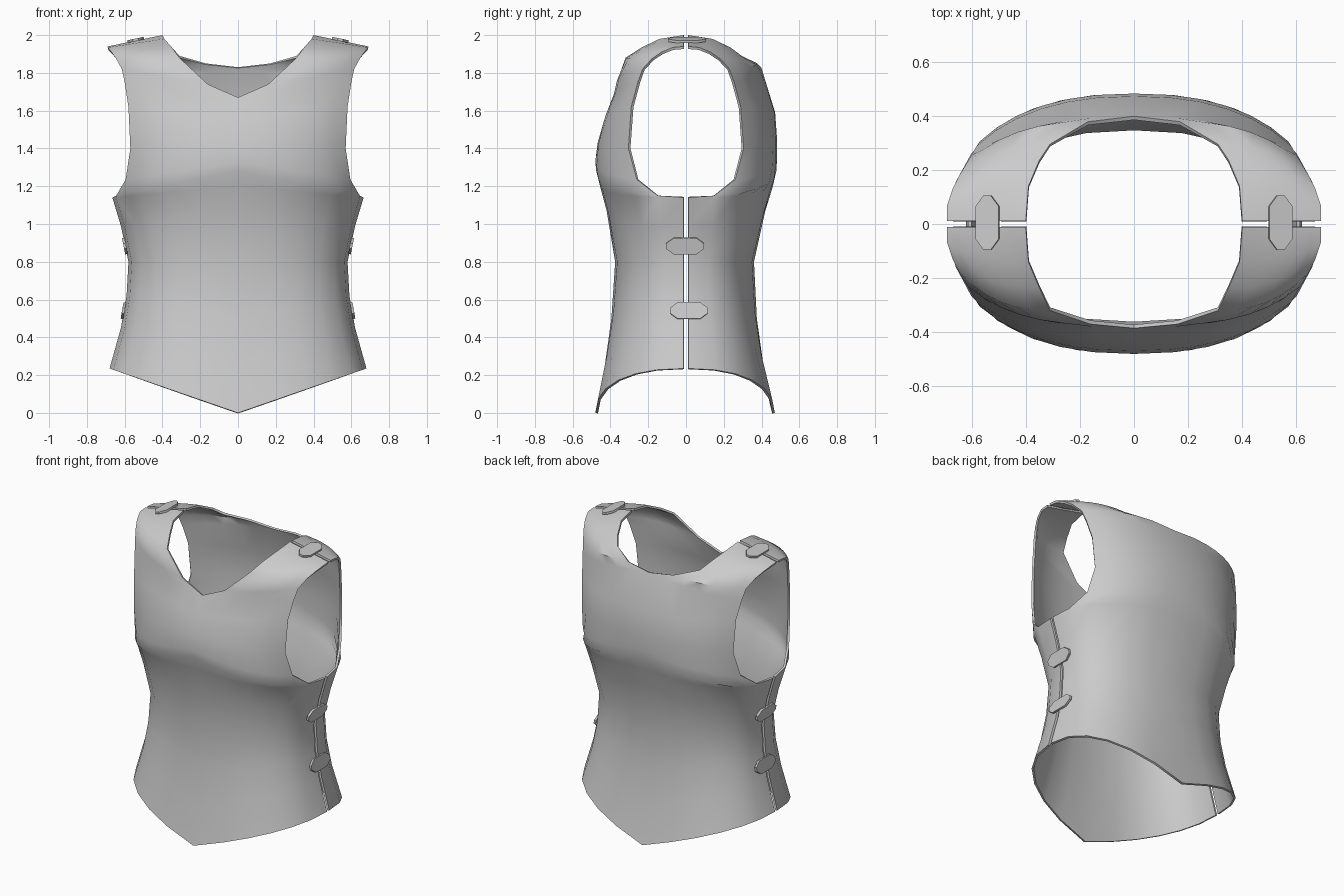
import bpy
import bmesh
from math import sin, cos, radians
from mathutils import Matrix, Vector

cube = bpy.data.objects.get("Cube")
if cube:
    bpy.data.objects.remove(cube, do_unlink=True)

GAP = 0.012         # half the slit between front and back plate
COLUMNS = 6
ROUNDNESS = 0.87    # squares the waist section slightly

steel = bpy.data.materials.new("plain_steel_grey")
steel.use_nodes = True
steel.diffuse_color = (0.6, 0.6, 0.6, 1)
steel.node_tree.nodes["Principled BSDF"].inputs["Base Color"].default_value = (0.6, 0.6, 0.6, 1)

# Outer border of a half plate: side seam, armhole, shoulder end (x, depth, z)
side_seam = [(.68, .235), (.62, .45), (.59, .62), (.58, .8), (.62, .99), (.665, 1.14)]
armhole = [(.645, .15, 1.15), (.595, .26, 1.235), (.57, .305, 1.4), (.58, .29, 1.62),
           (.6, .255, 1.75), (.615, .23, 1.82), (.645, .18, 1.875), (.67, .13, 1.91),
           (.69, .07, 1.935), (.69, GAP, 1.94)]
outer_border = [(x, GAP, z) for x, z in side_seam] + armhole

# Sweep of the section in degrees, one per row
sweeps = [90] * len(side_seam) + [78, 65, 52, 50, 48, 42, 35, 30, 25, 20]

# Centre lines (depth, z) and necklines (x, depth, z)
front_centre = [(.48, 0), (.43, .25), (.395, .5), (.375, .8), (.42, 1.07), (.455, 1.2),
                (.475, 1.28), (.48, 1.33), (.468, 1.43), (.43, 1.56), (.385, 1.67)]
back_centre = [(.47, 0), (.41, .25), (.375, .5), (.36, .8), (.42, 1.07), (.46, 1.2),
               (.478, 1.28), (.482, 1.34), (.482, 1.45), (.472, 1.59), (.398, 1.83)]
shoulder_neck = [(.35, .235, 1.935), (.39, .14, 1.98), (.4, GAP, 2)]
front_neck = [(.16, .37, 1.74), (.31, .32, 1.88)] + shoulder_neck
back_neck = [(.17, .378, 1.85), (.31, .295, 1.89)] + shoulder_neck


def finish(obj):
    """Apply all modifiers, colour and shade the part."""
    obj.data.materials.append(steel)
    bpy.ops.object.select_all(action='DESELECT')
    bpy.context.view_layer.objects.active = obj
    obj.select_set(True)
    for mod in list(obj.modifiers):
        bpy.ops.object.modifier_apply(modifier=mod.name)
    bpy.ops.object.shade_smooth_by_angle(angle=radians(40))


def new_object(name, bm):
    mesh = bpy.data.meshes.new(name)
    bm.to_mesh(mesh)
    bm.free()
    obj = bpy.data.objects.new(name, mesh)
    bpy.context.collection.objects.link(obj)
    return obj


def section_point(inner, outer, sweep, s):
    """Point on the rounded section running from inner to outer border."""
    t = radians(sweep)
    across = (sin(t * s) / sin(t)) ** ROUNDNESS
    depth = (1 - max(cos(t * s), 0) ** ROUNDNESS) / (1 - max(cos(t), 0) ** ROUNDNESS)
    return Vector((inner[0] + (outer[0] - inner[0]) * across,
                   inner[1] + (outer[1] - inner[1]) * depth,
                   inner[2] + (outer[2] - inner[2]) * across))


def build_plate(name, centre, neck, facing):
    inner_border = [(0, y, z) for y, z in centre] + neck
    bm = bmesh.new()
    rows = []
    for inner, outer, sweep in zip(inner_border, outer_border, sweeps):
        row = []
        for c in range(COLUMNS + 1):
            p = section_point(inner, outer, sweep, c / COLUMNS)
            row.append(bm.verts.new((p.x, p.y * facing, p.z)))
        rows.append(row)
    for low, high in zip(rows, rows[1:]):
        for c in range(COLUMNS):
            quad = [low[c], low[c + 1], high[c + 1], high[c]]
            bm.faces.new(quad if facing < 0 else quad[::-1])
    obj = new_object(name, bm)
    mirror = obj.modifiers.new("mirror", 'MIRROR')
    mirror.use_clip = True
    shell = obj.modifiers.new("shell", 'SOLIDIFY')
    shell.thickness = 0.014
    shell.offset = -1
    finish(obj)


def build_strap(name, location, tilt, shift):
    """Thin leaf-shaped clasp lying across the slit, mirrored to both sides."""
    bm = bmesh.new()
    quarter = [(.1, .014), (.06, .044)]
    outline = quarter + [(-y, w) for y, w in quarter[::-1]]
    outline += [(-y, -w) for y, w in outline]
    face = bm.faces.new([bm.verts.new((w, y, 0)) for y, w in outline])
    lid = bmesh.ops.extrude_face_region(bm, geom=[face])
    top = [v for v in lid["geom"] if isinstance(v, bmesh.types.BMVert)]
    bmesh.ops.translate(bm, verts=top, vec=(0, 0, 0.014))
    place = Matrix.Translation((location[0], shift, location[1])) @ Matrix.Rotation(tilt, 4, 'Y')
    bmesh.ops.transform(bm, matrix=place, verts=bm.verts)
    bmesh.ops.recalc_face_normals(bm, faces=bm.faces)
    obj = new_object(name, bm)
    obj.modifiers.new("mirror", 'MIRROR')
    finish(obj)


build_plate("front_plate", front_centre, front_neck, -1)
build_plate("back_plate", back_centre, back_neck, 1)

# Clasps on the shoulders and down the sides
build_strap("shoulder_straps", (.54, 1.968), radians(12), 0.005)
build_strap("upper_side_straps", (.592, .885), radians(101), -0.005)
build_strap("lower_side_straps", (.6, .54), radians(80), 0.015)
